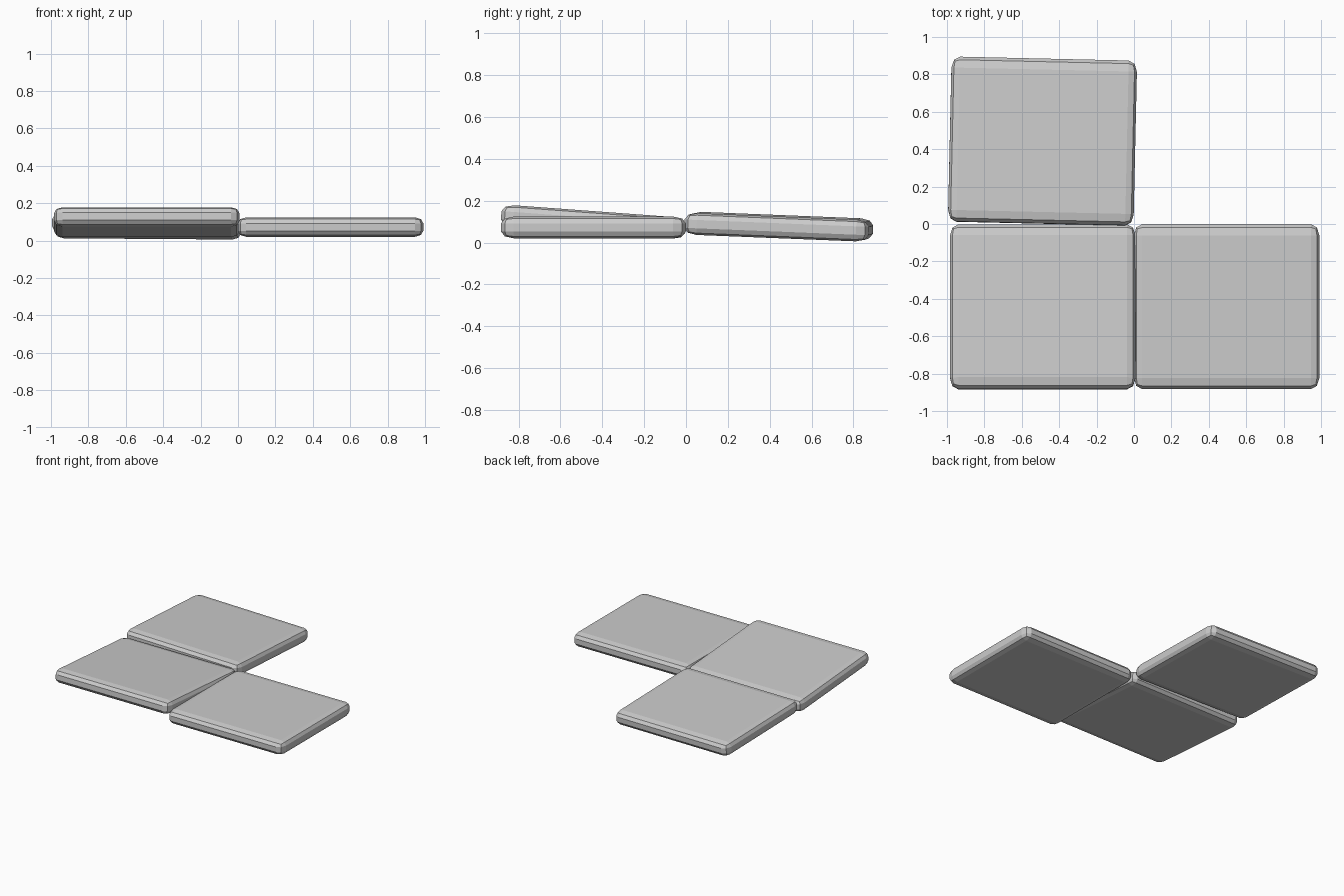
import bpy, bmesh
from math import radians
from mathutils import Matrix, Euler

if "Cube" in bpy.data.objects:
    bpy.data.objects.remove(bpy.data.objects["Cube"])

SIZE = (0.992, 0.882, 0.104)    # slab width, depth, thickness
ROUND = (0.045, 0.06, 0.032)    # edge rounding along each axis


def slab(name, loc, rot):
    """Thin square slab with two-step rounded edges, slightly tilted."""
    bm = bmesh.new()
    bmesh.ops.create_cube(bm, size=1)
    # bevel in a stretched space so the rounding is flatter than it is wide
    bmesh.ops.scale(bm, vec=[s / r for s, r in zip(SIZE, ROUND)], verts=bm.verts)
    bmesh.ops.bevel(bm, geom=bm.edges[:], offset=1.0, segments=2,
                    profile=0.5, affect='EDGES')
    bmesh.ops.scale(bm, vec=ROUND, verts=bm.verts)
    turn = Euler([radians(a) for a in rot]).to_matrix().to_4x4()
    bm.transform(Matrix.Translation(loc) @ turn)
    mesh = bpy.data.meshes.new(name)
    bm.to_mesh(mesh)
    bm.free()
    obj = bpy.data.objects.new(name, mesh)
    bpy.context.collection.objects.link(obj)
    return obj


# three loosely laid slabs in an L
slab("front_right_slab", (0.495, -0.442, 0.072), (0, 0, 0))
slab("front_left_slab", (-0.488, -0.443, 0.098), (-4.2, 0, 0))
slab("back_left_slab", (-0.489, 0.443, 0.076), (-2.3, 0.4, -1.3))
